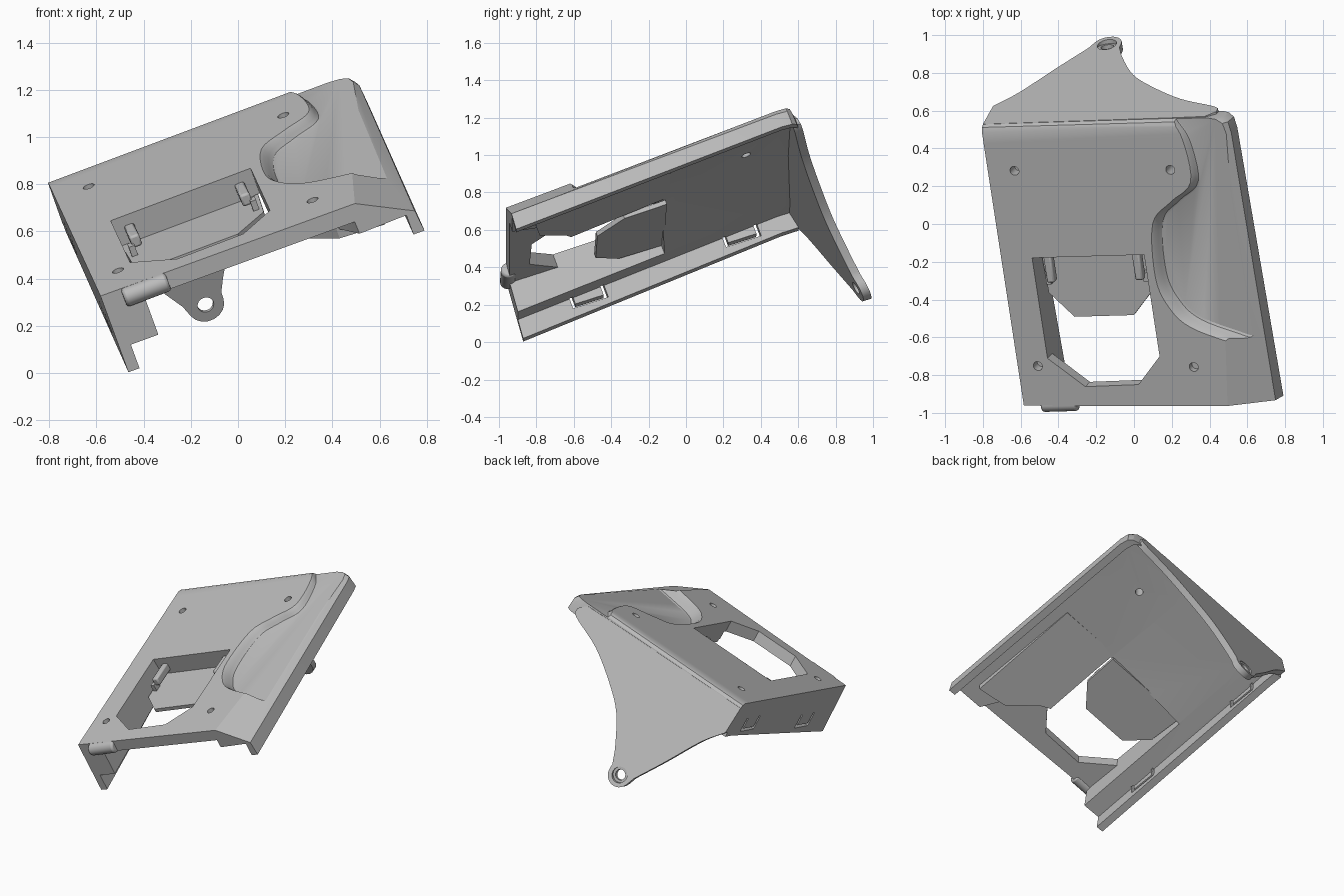
import bpy, bmesh, math
from mathutils import Matrix, Vector

cube = bpy.data.objects.get("Cube")
if cube:
    bpy.data.objects.remove(cube, do_unlink=True)

# Tilted working frame: x across the panel, y towards the rear, z out of its face
across = Vector((0.936, 0.027, 0.351)).normalized()
out = across.cross(Vector((-0.134, 0.943, 0.306))).normalized()
along = out.cross(across)
FRAME = Matrix((across, along, out)).transposed().to_4x4()
FRAME.translation = (-0.583, -0.962, 0.326)

grey = bpy.data.materials.new("plain grey plastic")
grey.use_nodes = True
COLOUR = (0.5, 0.5, 0.5, 1)
grey.diffuse_color = COLOUR
grey.node_tree.nodes["Principled BSDF"].inputs["Base Color"].default_value = COLOUR
parts = []


def finish(name, bm, cutter=False):
    bmesh.ops.recalc_face_normals(bm, faces=bm.faces)
    mesh = bpy.data.meshes.new(name)
    bm.to_mesh(mesh)
    bm.free()
    mesh.materials.append(grey)
    ob = bpy.data.objects.new(name, mesh)
    bpy.context.collection.objects.link(ob)
    ob.hide_render = cutter
    if not cutter:
        parts.append(ob)
    return ob


def loft(name, rings, cutter=False):
    """Skin equal-length rings and cap both ends."""
    bm = bmesh.new()
    loops = [[bm.verts.new(p) for p in ring] for ring in rings]
    count = len(rings[0])
    for a, b in zip(loops, loops[1:]):
        for i in range(count):
            j = (i + 1) % count
            bm.faces.new((a[i], a[j], b[j], b[i]))
    bm.faces.new(loops[0])
    bm.faces.new(loops[-1])
    return finish(name, bm, cutter)


def prism(name, outline, low, high, cutter=False):
    return loft(name, [[(x, y, z) for x, y in outline] for z in (low, high)], cutter)


def box(name, lo, hi, cutter=False, bevel=0):
    (a, b, c), (d, e, f) = lo, hi
    ob = prism(name, [(a, b), (d, b), (d, e), (a, e)], c, f, cutter)
    if bevel:
        mod = ob.modifiers.new("soft edges", 'BEVEL')
        mod.width, mod.segments = bevel, 2
    return ob


def rod(name, centre, radius, length, axis='Z', cutter=False):
    bm = bmesh.new()
    turn = {'X': Matrix.Rotation(math.pi / 2, 4, 'Y'),
            'Y': Matrix.Rotation(math.pi / 2, 4, 'X'), 'Z': Matrix()}[axis]
    bmesh.ops.create_cone(bm, cap_ends=True, segments=24, radius1=radius, radius2=radius,
                          depth=length, matrix=Matrix.Translation(centre) @ turn)
    return finish(name, bm, cutter)


def cut(ob, cutter):
    mod = ob.modifiers.new("cut", 'BOOLEAN')
    mod.operation, mod.solver, mod.object = 'DIFFERENCE', 'EXACT', cutter
    bpy.context.view_layer.objects.active = ob
    bpy.ops.object.modifier_apply(modifier=mod.name)
    bpy.data.objects.remove(cutter, do_unlink=True)


def smooth_path(points, steps=5):
    """Rounded path through the points."""
    pts = [Vector(p) for p in points]
    pts = [pts[0] * 2 - pts[1]] + pts + [pts[-1] * 2 - pts[-2]]
    path = []
    for a, b, c, d in zip(pts, pts[1:], pts[2:], pts[3:]):
        for k in range(steps):
            t = k / steps
            path.append(0.5 * (2 * b + (c - a) * t + (2 * a - 5 * b + 4 * c - d) * t * t
                               + (3 * b - a - 3 * c + d) * t ** 3))
    return [tuple(p) for p in path + [pts[-2]]]


# Main shell: tapered section with side flanges, rounded over at the rear
FRONT = [(0, 0), (1.147, 0), (1.375, -0.12), (1.385, -0.215), (1.335, -0.215), (1.335, -0.125),
         (0.8, -0.14), (0.18, -0.245), (0.05, -0.245), (0.05, -0.355), (0, -0.355)]
REAR = [(0, 0.015), (1.33, 0.015), (1.38, -0.045), (1.387, -0.125), (1.335, -0.125), (1.335, -0.085),
        (0.8, -0.09), (0.18, -0.14), (0.05, -0.14), (0.05, -0.235), (0, -0.235)]
rings = [[(x, -0.03 * x + 0.08 * z, z) for x, z in FRONT]]
for y, drop, tuck in ((1.48, 0, 0), (1.54, 0, 0.01), (1.565, 0.01, 0.035), (1.575, 0.03, 0.07)):
    rings.append([(x - (tuck if x > 1.1 else 0), y, z - (drop if i < 3 else 0))
                  for i, (x, z) in enumerate(REAR)])
shell = loft("panel_shell", rings)

# Curved scoop on the right with a softly rolled lip
curve = smooth_path([(1.06, 1.6), (1.12, 1.47), (1.13, 1.23), (1.0, 1.12), (0.88, 1.0),
                     (0.85, 0.7), (0.9, 0.53), (1.01, 0.41), (1.27, 0.3)])
outline = [(1.06, 1.9)] + curve + [(1.7, 0.25), (1.7, 1.9)]
rings = []
for t, rise in ((0, 0), (0.25, 0.08), (0.5, 0.4), (0.75, 0.8), (1, 1)):
    ring = []
    for x, y in outline:
        x, y = 1.7 + (x - 1.7) * (0.93 + 0.07 * t), 0.95 + (y - 0.95) * (0.945 + 0.055 * t)
        ring.append((x, y, (0.045 * y - 0.088) * (1 - rise) + 0.012 * y * rise))
    rings.append(ring)
rings.append([(x, y, 0.2) for x, y in outline])
cut(shell, loft("scoop_cutter", rings, True))

# Window opening and the hollow beneath it
cut(shell, prism("window_cutter", [(0.174, 0.828), (0.807, 0.828), (0.807, 0.255), (0.663, 0.1),
                                   (0.363, 0.097), (0.174, 0.262)], -0.5, 0.1, True))
cut(shell, prism("hollow_cutter", [(0.174, -0.2), (1.2, -0.2), (1.05, 0.1), (0.9, 0.22),
                                   (0.807, 0.28), (0.807, 0.6), (0.174, 0.6)],
                 -0.5, -0.075, True))

# Screw holes, one of them right through
for x, y, depth in ((0.15, 1.32, 0.06), (1.028, 1.3, 0.5), (0.113, 0.22, 0.06), (0.99, 0.19, 0.04)):
    cut(shell, rod("screw_cutter", (x, y, 0), 0.025, depth * 2, cutter=True))

# Latch slots in the left side, each a three-sided channel
for y, z in ((0.38, -0.225), (1.27, -0.16)):
    for lo, hi in (((-0.1, z - 0.055), (-0.08, z + 0.045)),
                   ((0.08, z - 0.055), (0.1, z + 0.045)),
                   ((-0.1, z - 0.055), (0.1, z - 0.035))):
        cut(shell, box("slot_cutter", (-0.05, y + lo[0], lo[1]),
                       (0.06, y + hi[0], hi[1]), True))

# Raised pad under the right side of the shell
pad = [(1.24, 0.07), (1.04, 0.1), (0.87, 0.26), (0.81, 0.29), (0.81, 0.86), (1.24, 0.86)]
loft("underside_pad", [[(x, y, base + 0.08 * y) for x, y in pad] for base in (-0.178, -0.13)])

# Shelf at the rear of the window, with two guide clips
prism("window_shelf", [(0.18, 0.84), (0.8, 0.84), (0.79, 0.6), (0.65, 0.45), (0.315, 0.45),
                       (0.19, 0.59)], -0.14, -0.115)
for name, x, side in (("left_clip", 0.24, -1), ("right_clip", 0.74, 1)):
    box(name, (x - 0.022, 0.67, -0.09), (x + 0.022, 0.835, -0.035), bevel=0.01)
    foot = x + side * 0.025
    box(name + "_foot", (foot - 0.013, 0.65, -0.125), (foot + 0.013, 0.7, -0.07))

# Rounded hinge barrel on the front edge
barrel = rod("hinge_barrel", (0.19, -0.008, -0.042), 0.042, 0.2, 'X')
soft = barrel.modifiers.new("soft ends", 'BEVEL')
soft.width, soft.segments, soft.limit_method = 0.012, 2, 'ANGLE'

# Leaning rear plate sweeping down to a drilled ear
EAR = (0.455, -0.8)
tip = [(EAR[0] + 0.08 * math.cos(a), EAR[1] + 0.08 * math.sin(a))
       for a in [math.radians(200 + 20 * k) for k in range(9)]]
right_edge = smooth_path([(0.535, -0.77), (0.587, -0.66), (0.7, -0.485), (0.84, -0.36),
                          (1.05, -0.22), (1.25, -0.14), (1.3, -0.11)], 4)
left_edge = smooth_path([(0, -0.2), (0.107, -0.335), (0.24, -0.57), (0.36, -0.77)], 4)
plate = left_edge + tip + right_edge + [(1.3, -0.075), (1.25, -0.03), (1.05, -0.025), (0, -0.016)]
rear = loft("rear_plate", [[(x, 1.573 - 0.2 * z - t, z) for x, z in plate] for t in (0, 0.045)])
cut(rear, rod("ear_hole_cutter", (EAR[0], 1.72, EAR[1]), 0.035, 0.4, 'Y', True))
cut(rear, rod("ear_recess_cutter", (EAR[0], 1.765, EAR[1]), 0.052, 0.09, 'Y', True))

# Place every part in the tilted frame
for ob in parts:
    ob.matrix_world = FRAME
    bpy.ops.object.select_all(action='DESELECT')
    ob.select_set(True)
    bpy.context.view_layer.objects.active = ob
    bpy.ops.object.shade_smooth_by_angle(angle=math.radians(26))
